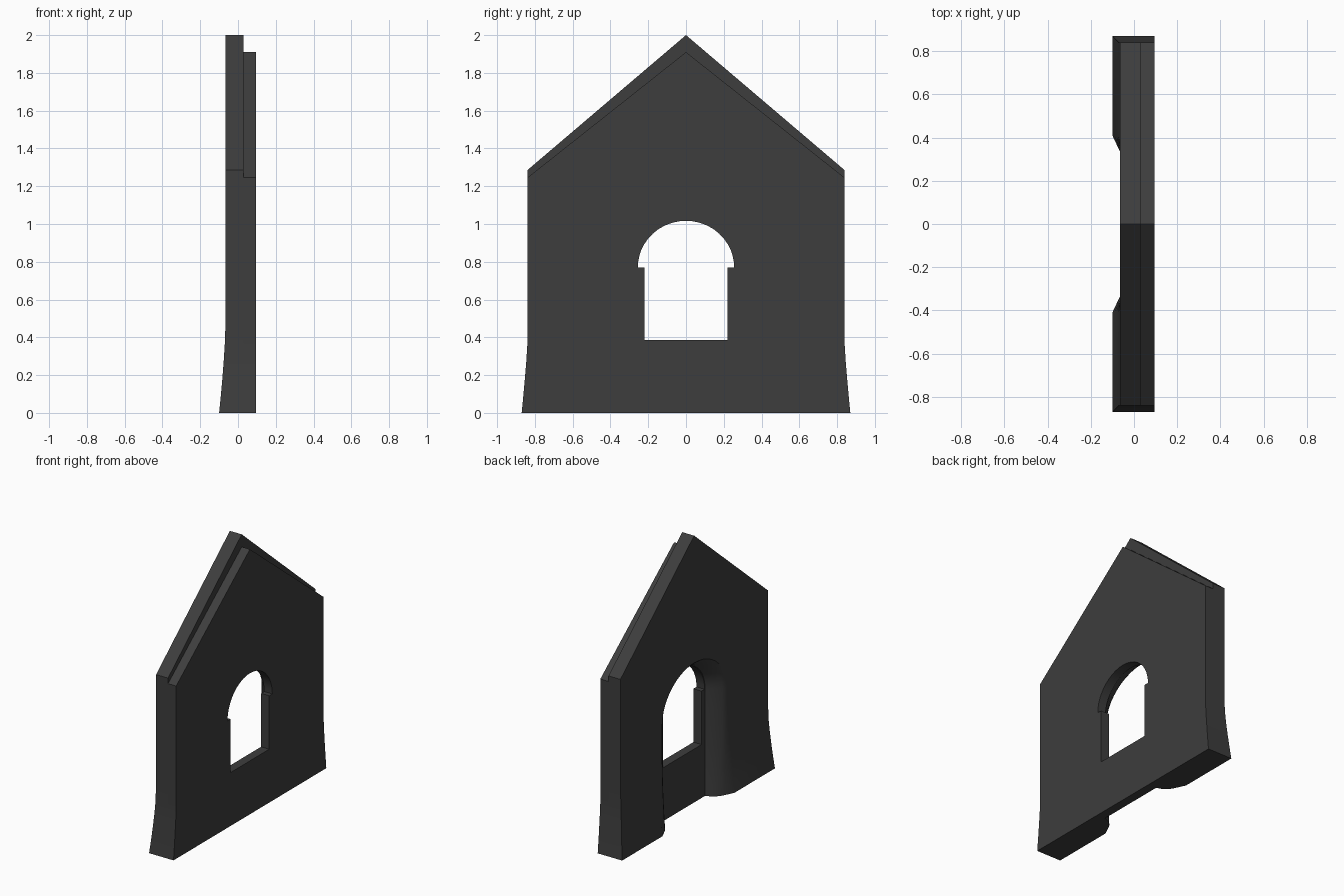
import bpy, bmesh, math

cube = bpy.data.objects.get("Cube")
if cube:
    bpy.data.objects.remove(cube, do_unlink=True)

stone = bpy.data.materials.new("dark_grey_stone")
stone.use_nodes = True
colour = (0.047, 0.047, 0.047, 1)
stone.diffuse_color = colour
stone.node_tree.nodes["Principled BSDF"].inputs["Base Color"].default_value = colour

SIDE, SPRING = 0.84, 0.77      # half width of the wall, height where the arch starts
MID, FACE = 0.03, 0.095        # joint between the two layers, flat face
BACK = -0.065                  # splayed face above the flare


def flare(z, top, power):
    return max(0, 1 - z / top) ** power


def side(z):
    return SIDE + 0.03 * flare(z, 0.36, 1.2)


def gable_hit(angle, peak, eave):
    """Point on the gable outline, seen from the arch centre."""
    c, s = math.cos(angle), math.sin(angle)
    slope = (peak - eave) / SIDE
    t = (peak - SPRING) / (s + slope * abs(c))
    if abs(c) > 1e-6:
        t = min(t, SIDE / abs(c))
    return t * c, SPRING + t * s


def arch_angles(eave):
    """Even steps from spring to spring that also meet the eaves and the peak."""
    corner = math.atan2(eave - SPRING, SIDE)
    half = [corner * i / 4 for i in range(4)]
    half += [corner + (math.pi / 2 - corner) * i / 7 for i in range(8)]
    return half + [math.pi - a for a in reversed(half[:-1])]


def loft(bm, sections):
    """Skin a run of closed sections and cap both ends."""
    rings = [[bm.verts.new(p) for p in section] for section in sections]
    n = len(rings[0])
    for a, b in zip(rings, rings[1:]):
        for i in range(n):
            j = (i + 1) % n
            bm.faces.new((a[i], a[j], b[j], b[i]))
    bm.faces.new(rings[0])
    bm.faces.new(rings[-1])


def finish(name, bm):
    bmesh.ops.recalc_face_normals(bm, faces=bm.faces)
    mesh = bpy.data.meshes.new(name)
    bm.to_mesh(mesh)
    bm.free()
    mesh.materials.append(stone)
    obj = bpy.data.objects.new(name, mesh)
    bpy.context.collection.objects.link(obj)
    bpy.ops.object.select_all(action="DESELECT")
    obj.select_set(True)
    bpy.context.view_layer.objects.active = obj
    bpy.ops.object.shade_smooth_by_angle(angle=math.radians(35))


# Thick layer: gable with a splayed arch reaching the floor and a flared base
def splay(z):
    f = flare(z, 0.5, 1.5)
    grow = 0.03 * (1 - f)
    out = BACK - 0.035 * f
    return [(MID, 0.26), (-0.01, 0.275 + grow / 2), (-0.05, 0.31 + grow),
            (BACK, 0.335 + grow), (out, 0.41)], out


def leg_section(z, sign):
    pts, out = splay(z)
    pts = pts + [(out, side(z)), (MID, side(z))]
    return [(x, sign * y, z) for x, y in pts]


def arch_section(angle):
    pts, out = splay(SPRING)
    ring = [(x, r * math.cos(angle), SPRING + (0.25 + (r - 0.26) * 0.6) * math.sin(angle))
            for x, r in pts]
    y, z = gable_hit(angle, 2.0, 1.285)
    return ring + [(out, y, z), (MID, y, z)]


heights = [0, 0.09, 0.18, 0.27, 0.36, 0.5, 0.63]
bm = bmesh.new()
loft(bm, [leg_section(z, 1) for z in heights]
     + [arch_section(a) for a in arch_angles(1.285)]
     + [leg_section(z, -1) for z in reversed(heights)])
finish("splayed_gable_layer", bm)


# Thin layer: lower gable with a window, narrower jambs below the arch
SILL, JAMB, ARCH = 0.385, 0.22, 0.255


def frame_section(inner, outer):
    return [(x, y, z) for x, (y, z) in
            ((MID, inner), (FACE, inner), (FACE, outer), (MID, outer))]


def jamb_section(z, sign):
    return frame_section((sign * JAMB, z), (sign * SIDE, z))


def window_section(angle):
    inner = (ARCH * math.cos(angle), SPRING + 0.247 * math.sin(angle))
    return frame_section(inner, gable_hit(angle, 1.91, 1.245))


def apron_section(z):
    return frame_section((-side(z), z), (side(z), z))


bm = bmesh.new()
loft(bm, [jamb_section(z, 1) for z in (SILL, SPRING)]
     + [window_section(a) for a in arch_angles(1.245)]
     + [jamb_section(z, -1) for z in (SPRING, SILL)])
loft(bm, [apron_section(z) for z in (0, 0.09, 0.18, 0.27, 0.36, SILL)])
finish("window_gable_layer", bm)
